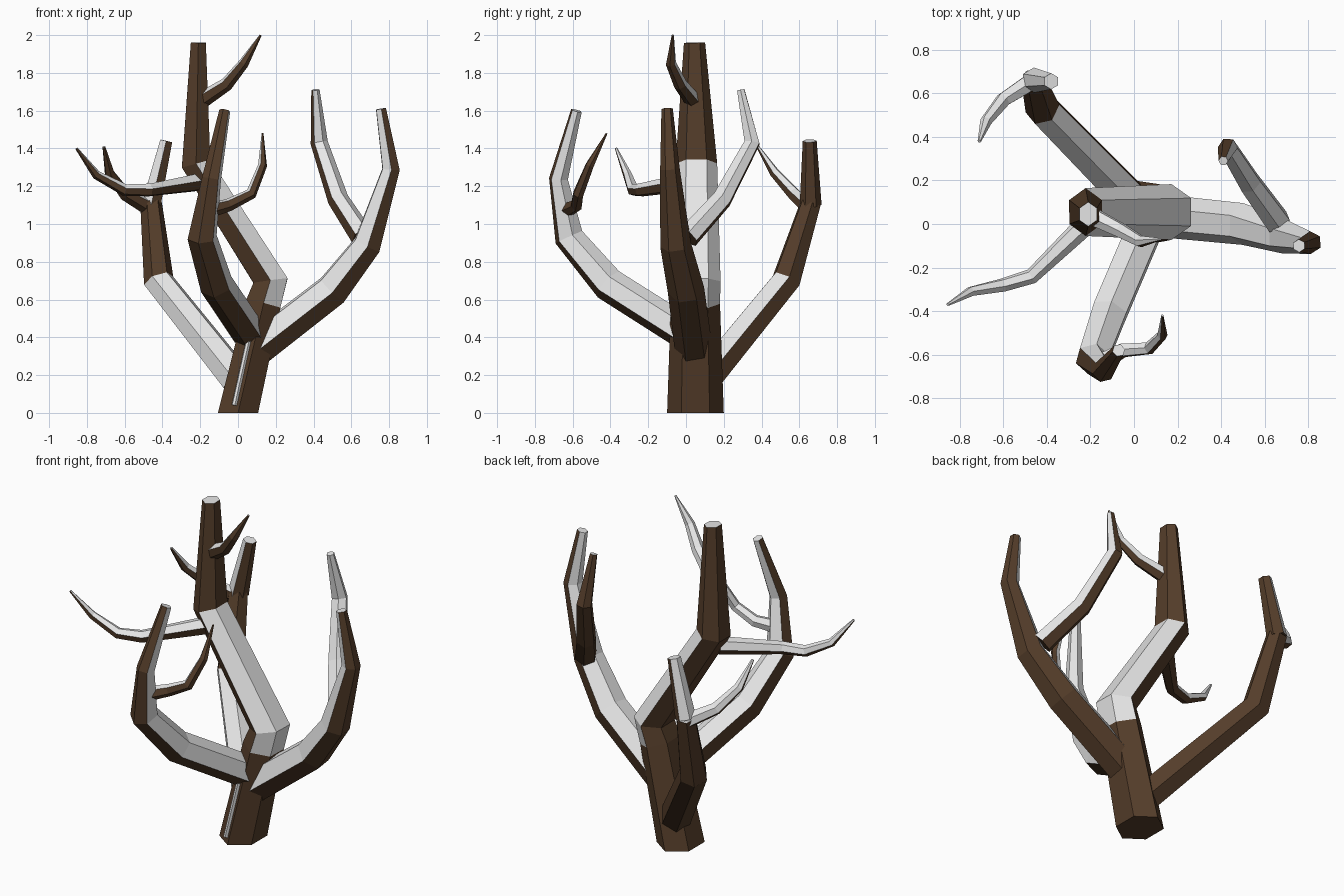
import bpy, bmesh, math
from mathutils import Vector

old = bpy.data.objects.get("Cube")
if old:
    bpy.data.objects.remove(old, do_unlink=True)


def make_material(name, rgb):
    m = bpy.data.materials.new(name)
    m.use_nodes = True
    m.diffuse_color = (*rgb, 1)
    m.node_tree.nodes["Principled BSDF"].inputs["Base Color"].default_value = (*rgb, 1)
    return m


BARK = make_material("bark brown", (0.09, 0.047, 0.023))
SNOW = make_material("snow white", (0.8, 0.8, 0.8))
UP = Vector((0, 0, 1))
SIDES = 6


def limb(name, path, snowy=None, lean=None, squash=1.0, roll=0, all_snow=False):
    """Tapered six-sided tube; path holds (x, y, z, radius), and the
    upper/inner half of each snowy segment is snow. Roll, in degrees,
    turns the snow towards the right of the growing direction."""
    pts = [Vector(p[:3]) for p in path]
    radii = [p[3] for p in path]
    last = len(pts) - 1
    heading = Vector(lean) if lean else pts[min(2, last)] - pts[0]
    heading.z = 0
    side0 = heading.normalized().cross(UP)
    steps = [(b - a).normalized() for a, b in zip(pts, pts[1:])]
    bm = bmesh.new()
    rings = []
    for i, (p, r) in enumerate(zip(pts, radii)):
        t = (steps[max(i - 1, 0)] + steps[min(i, last - 1)]).normalized()
        if p.z < 0.02:
            t = UP                       # flat foot on the ground
        side = (side0 - t * side0.dot(t)).normalized()
        over = side.cross(t)
        ring = []
        for k in range(SIDES):
            a = math.tau * k / SIDES - math.radians(roll)
            offset = side * math.cos(a) + over * math.sin(a) * squash
            ring.append(bm.verts.new(p + offset * r))
        rings.append(ring)
    for i, (low, high) in enumerate(zip(rings, rings[1:])):
        for k in range(SIDES):
            n = (k + 1) % SIDES
            f = bm.faces.new((low[k], low[n], high[n], high[k]))
            upper = k < SIDES // 2 and (snowy is None or i in snowy)
            f.material_index = int(upper or all_snow)
    bm.faces.new(rings[0])
    bm.faces.new(rings[-1]).material_index = 1
    bmesh.ops.recalc_face_normals(bm, faces=bm.faces)
    mesh = bpy.data.meshes.new(name)
    bm.to_mesh(mesh)
    bm.free()
    mesh.materials.append(BARK)
    mesh.materials.append(SNOW)
    obj = bpy.data.objects.new(name, mesh)
    bpy.context.scene.collection.objects.link(obj)
    return obj


# Crooked trunk, snow only on the leaning middle
limb("trunk", [(0, .05, 0, .15), (.135, .05, .58, .13), (.172, .055, .70, .128),
               (-.222, .055, 1.32, .11), (-.21, .045, 1.96, .056)],
     snowy={1, 2}, lean=(-1, 0, 0), squash=.82)
limb("trunk_snow_strip", [(-.02, -.085, .04, .014), (.055, -.07, .38, .014)],
     all_snow=True)
limb("top_twig", [(-.2, .04, 1.65, .045), (-.06, -.03, 1.74, .036),
                  (.03, -.08, 1.85, .028), (.12, -.07, 2, .006)], roll=-20)
limb("trunk_side_branch", [(-.22, 0, 1.22, .05), (-.47, -.24, 1.18, .036),
                           (-.6, -.28, 1.18, .032), (-.75, -.31, 1.26, .024),
                           (-.855, -.37, 1.4, .007)], roll=10)

# Limb on the +x side and its fork
limb("left_limb", [(.1, .04, .34, .1), (.5, 0, .65, .097), (.685, -.055, .89, .082),
                   (.81, -.085, 1.29, .052), (.757, -.1, 1.61, .03)], roll=12)
limb("left_fork", [(.66, .01, .93, .063), (.53, .19, 1.13, .056),
                   (.43, .35, 1.43, .046), (.41, .29, 1.71, .022)], roll=22)

# Front limb and its twig
limb("front_limb", [(.06, 0, .42, .09), (-.115, -.41, .68, .09), (-.19, -.62, .93, .08),
                    (-.14, -.675, 1.24, .052), (-.07, -.58, 1.6, .03)], roll=-24)
limb("front_twig", [(-.16, -.64, 1.07, .042), (-.05, -.58, 1.1, .034),
                    (.07, -.57, 1.16, .03), (.13, -.51, 1.31, .024),
                    (.13, -.42, 1.48, .005)], roll=-45)

# Back limb, its tip and its twig
limb("back_limb", [(0, .1, .17, .09), (-.42, .53, .70, .082), (-.46, .66, 1.11, .058)],
     snowy={0}, roll=-30)
limb("back_limb_tip", [(-.46, .66, 1.1, .058), (-.38, .655, 1.44, .037)], lean=(1, 0, 0))
limb("back_twig", [(-.46, .66, 1.08, .045), (-.6, .57, 1.16, .036),
                   (-.68, .47, 1.27, .027), (-.71, .38, 1.41, .008)], roll=25)
